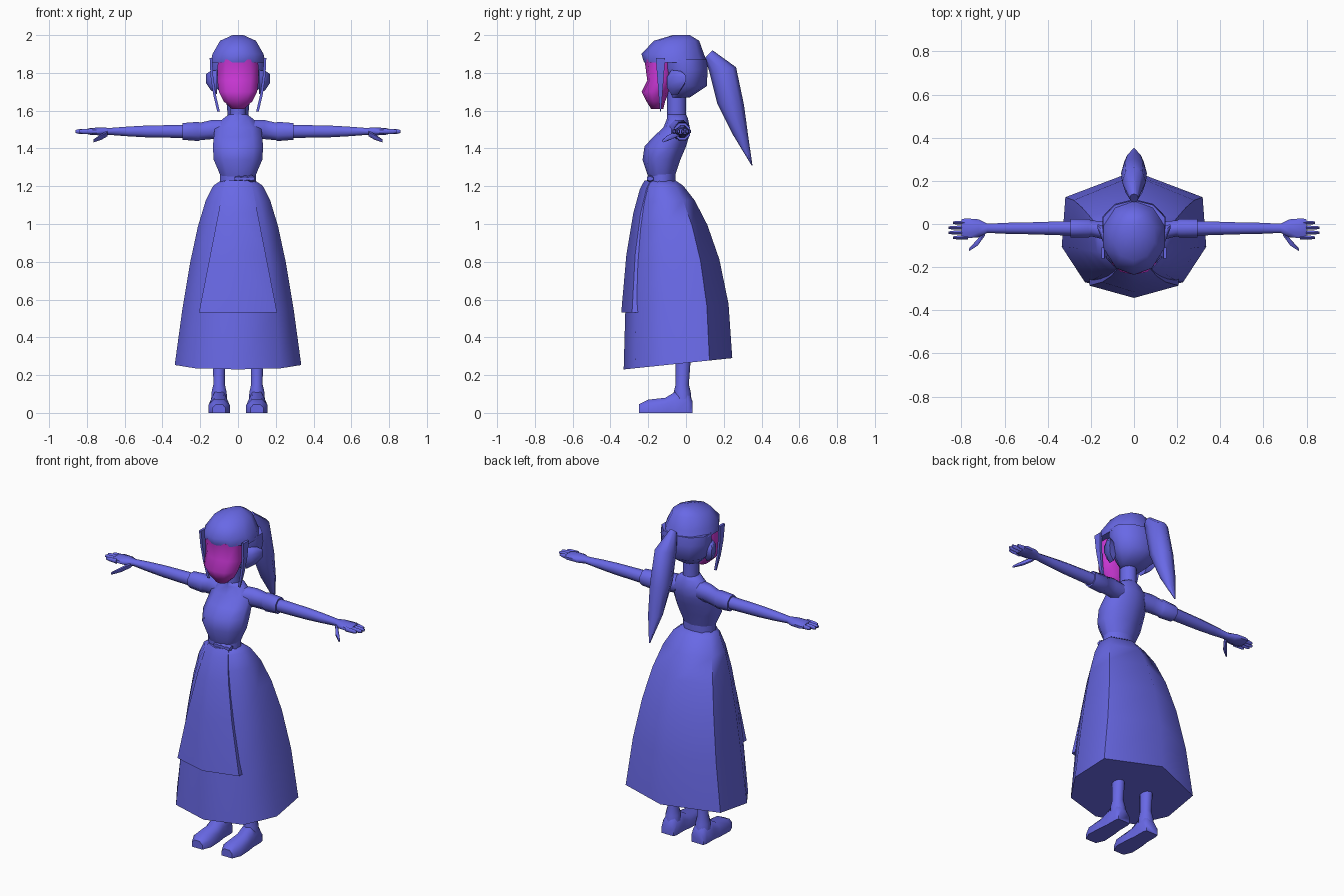
import bpy, bmesh
from math import sin, cos, pi, radians, sqrt

if "Cube" in bpy.data.objects:
    bpy.data.objects.remove(bpy.data.objects["Cube"], do_unlink=True)


def material(name, red, green, blue):
    colour = (red, green, blue, 1)
    mat = bpy.data.materials.new(name)
    mat.use_nodes = True
    mat.diffuse_color = colour
    mat.node_tree.nodes["Principled BSDF"].inputs["Base Color"].default_value = colour
    return mat


periwinkle = material("periwinkle blue", .14, .14, .79)
magenta = material("magenta", .61, .04, .69)
parts = []


def loft(name, rings, mat=periwinkle, side=1):
    """Skin closed rings of equal size and cap both ends; side -1 mirrors in x."""
    bm = bmesh.new()
    loops = [[bm.verts.new((x * side, y, z)) for x, y, z in ring] for ring in rings]
    for lower, upper in zip(loops, loops[1:]):
        for i in range(len(lower)):
            bm.faces.new((lower[i - 1], lower[i], upper[i], upper[i - 1]))
    bm.faces.new(loops[0])
    bm.faces.new(loops[-1])
    bmesh.ops.recalc_face_normals(bm, faces=bm.faces)
    mesh = bpy.data.meshes.new(name)
    bm.to_mesh(mesh)
    bm.free()
    mesh.materials.append(mat)
    part = bpy.data.objects.new(name, mesh)
    bpy.context.collection.objects.link(part)
    parts.append(part)


def circle(sides, phase=0):
    """Unit circle points as (sine, cosine) pairs."""
    angles = [2 * pi * (i + phase) / sides for i in range(sides)]
    return [(sin(angle), cos(angle)) for angle in angles]


def level(z, width, front, back, centre_x=0):
    """Horizontal oval given by half width, front y and back y."""
    middle, depth = (front + back) / 2, (back - front) / 2
    return [(centre_x + width * s, middle - depth * c, z) for s, c in circle(10)]


def upright(x, y, z, depth, height, sides=8):
    """Oval that faces along x."""
    return [(x, y + depth * c, z + height * s) for s, c in circle(sides, .5)]


def arm_ring(x, depth, height):
    return upright(x, -.02, 1.49, depth, height)


# Long eight-sided skirt with a bell curve and a tilted hem
waist_z, hem_z = 1.23, .26
half_outline = [(.95, .58), (1, -.22), (.68, -.79)]
outline = [(0, 1), *half_outline, (0, -1), *[(-u, v) for u, v in reversed(half_outline)]]


def bell(drop):
    """Skirt flare from the waist (0) to the hem (1)."""
    return (1 - (1 - drop) ** 2) ** .7


def skirt_front(drop):
    return -.2 - .13 * bell(drop)


def skirt_ring(drop):
    width = .09 + .245 * sqrt(drop)
    front, back = skirt_front(drop), .3 * bell(drop) - .055
    middle, depth = (front + back) / 2, (back - front) / 2
    z = waist_z + (hem_z - waist_z) * drop
    return [(u * width, middle + v * depth, z + .03 * v * drop) for u, v in outline]


loft("skirt", [skirt_ring((step / 6) ** 2) for step in range(7)])


# Apron panel standing just off the skirt
def apron_ring(drop):
    width = .07 + .19 * drop
    front = skirt_front(drop)
    edge = front + .18 * width
    inside = edge + .05
    z = waist_z + (hem_z - waist_z) * drop
    return [(-width, inside, z), (-width, edge, z), (0, front - .02, z),
            (width, edge, z), (width, inside, z)]


loft("apron", [apron_ring(.72 * (step / 4) ** 2) for step in range(5)])

# Belt and its bow
loft("belt", [level(z, .1, -.2, -.055) for z in (1.22, 1.27)])
for i in range(3):
    x = .035 * i
    loft(f"bow_{i + 1}", [upright(x - .018, -.19, 1.24, .02, .012, 6),
                          upright(x, -.19, 1.24, .02, .02, 6),
                          upright(x + .018, -.19, 1.24, .02, .012, 6)])

# Bodice and neck
loft("bodice", [level(1.25, .095, -.2, -.06), level(1.34, .135, -.23, -.03),
                level(1.41, .14, -.22, 0), level(1.46, .135, -.175, .015),
                level(1.51, .13, -.12, .02), level(1.56, .08, -.1, .01),
                level(1.58, .05, -.1, 0)])
loft("neck", [level(z, .045, -.1, 0) for z in (1.53, 1.6, 1.74)])

# Head: face, hair cap, back of the hair
loft("face", [level(1.61, .035, -.185, -.12), level(1.65, .08, -.21, -.11),
              level(1.7, .106, -.235, -.09), level(1.76, .115, -.205, -.06),
              level(1.87, .112, -.22, -.06)], magenta)
loft("hair_cap", [level(1.855, .152, -.222, .112), level(1.9, .142, -.236, .095),
                  level(1.97, .1, -.17, .07), level(2, .03, -.07, .02)])
loft("hair_back", [level(1.67, .07, -.08, .02), level(1.73, .132, -.1, .11),
                   level(1.82, .154, -.12, .115), level(1.87, .15, -.12, .11)])


# Ponytail: half width, then front and back points of each section
def tail_ring(width, front_y, front_z, back_y, back_z):
    ring = []
    for s, c in circle(8):
        blend = (1 - c) / 2
        ring.append((width * s, front_y + (back_y - front_y) * blend,
                     front_z + (back_z - front_z) * blend))
    return ring


loft("ponytail", [tail_ring(.02, .1, 1.88, .14, 1.92), tail_ring(.055, .125, 1.8, .265, 1.83),
                  tail_ring(.06, .165, 1.64, .307, 1.63), tail_ring(.045, .25, 1.47, .33, 1.46),
                  tail_ring(.004, .347, 1.31, .352, 1.31)])


# Hanging lock of hair, narrowing and curving in towards its tip
def lock_ring(fall):
    x, z = .15 - .04 * fall ** 2, 1.88 - .285 * fall
    inner, reach = x - .014, .025 - .022 * fall
    front, back = -.135 - reach, -.135 + reach
    return [(inner, front, z), (x, front, z), (x, back, z), (inner, back, z)]


# Flat-soled shoe section
def shoe_ring(y, width, top):
    section = [(-1, 0), (1, 0), (1, .6), (.5, 1), (-.5, 1), (-1, .6)]
    return [(.1 + u * width, y, v * top) for u, v in section]


for side, tag in ((1, "left"), (-1, "right")):
    loft(f"{tag}_hair_lock", [lock_ring(step / 3) for step in range(4)], side=side)
    loft(f"{tag}_ear", [upright(.11, -.06, 1.75, .045, .07), upright(.145, -.045, 1.76, .04, .055),
                        upright(.17, -.01, 1.77, .01, .025)], side=side)

    # Sleeve with a cuff, then the arm and palm
    loft(f"{tag}_sleeve", [upright(.07, -.045, 1.5, .055, .055), upright(.14, -.03, 1.5, .045, .055),
                           arm_ring(.2, .04, .05), arm_ring(.21, .046, .055),
                           arm_ring(.295, .046, .048)], side=side)
    loft(f"{tag}_arm", [arm_ring(.25, .038, .038), arm_ring(.48, .03, .034), arm_ring(.58, .028, .028),
                        arm_ring(.68, .023, .02), arm_ring(.72, .045, .023),
                        arm_ring(.78, .05, .02), arm_ring(.8, .045, .014)], side=side)

    # Fingers and thumb
    for i in range(4):
        y, tip = .006 - .023 * i, .87 - .02 * abs(i - 1.5)
        loft(f"{tag}_finger_{i + 1}", [upright(.77, y, 1.49, .011, .015, 6),
                                       upright(tip - .02, y, 1.49, .01, .013, 6),
                                       upright(tip, y, 1.49, .006, .008, 6)], side=side)
    loft(f"{tag}_thumb", [upright(.69, -.04, 1.48, .015, .015, 6), upright(.725, -.085, 1.46, .018, .015, 6),
                          upright(.765, -.12, 1.44, .007, .008, 6)], side=side)

    # Leg and shoe
    loft(f"{tag}_leg", [level(.06, .045, -.06, .03, .1), level(.11, .042, -.065, .025, .1),
                        level(.15, .032, -.055, .015, .1), level(.35, .035, -.055, .03, .1)], side=side)
    loft(f"{tag}_shoe", [shoe_ring(-.25, .035, .045), shoe_ring(-.2, .057, .07), shoe_ring(-.11, .053, .08),
                         shoe_ring(-.06, .046, .11), shoe_ring(.01, .046, .11),
                         shoe_ring(.034, .04, .065)], side=side)

# Smooth shading with crisp rims
bpy.ops.object.select_all(action='DESELECT')
for part in parts:
    part.select_set(True)
bpy.context.view_layer.objects.active = parts[0]
bpy.ops.object.shade_smooth_by_angle(angle=radians(60))
